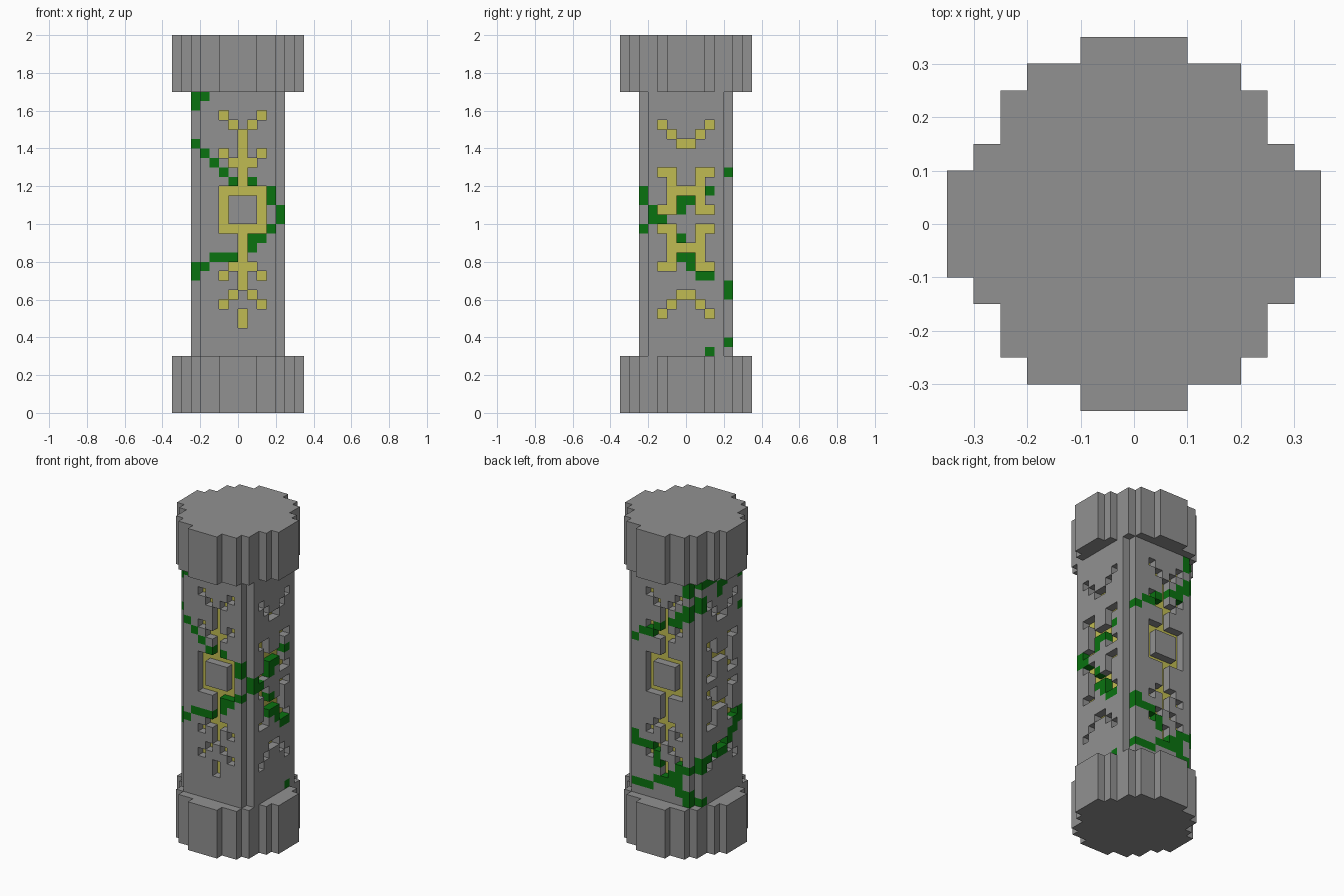
import bpy
import bmesh
import math
from mathutils import Matrix

cube = bpy.data.objects.get("Cube")
if cube:
    bpy.data.objects.remove(cube, do_unlink=True)

S = 0.05  # size of one block


def material(name, rgb):
    m = bpy.data.materials.new(name)
    m.use_nodes = True
    m.diffuse_color = (*rgb, 1)
    bsdf = m.node_tree.nodes["Principled BSDF"]
    bsdf.inputs["Base Color"].default_value = (*rgb, 1)
    bsdf.inputs["Roughness"].default_value = 0.9
    return m


STONE = material("grey stone", (0.285, 0.285, 0.285))
GOLD = material("dull gold", (0.53, 0.50, 0.085))
VINE = material("vine green", (0.003, 0.17, 0.005))


def finish(bm, name, *mats):
    mesh = bpy.data.meshes.new(name)
    bm.to_mesh(mesh)
    bm.free()
    for m in mats:
        mesh.materials.append(m)
    obj = bpy.data.objects.new(name, mesh)
    bpy.context.collection.objects.link(obj)
    return obj


# Stepped round caps: one quarter outline, mirrored twice, then extruded
quarter = [(7, 2), (6, 2), (6, 3), (5, 3), (5, 5), (4, 5), (4, 6), (2, 6), (2, 7)]
half = quarter + [(-x, y) for x, y in reversed(quarter)]
outline = half + [(x, -y) for x, y in reversed(half)]


def cap(name, z, height):
    bm = bmesh.new()
    face = bm.faces.new([bm.verts.new((x * S, y * S, z)) for x, y in outline])
    top = bmesh.ops.extrude_face_region(bm, geom=[face])["geom"]
    bmesh.ops.translate(bm, vec=(0, 0, height),
                        verts=[v for v in top if isinstance(v, bmesh.types.BMVert)])
    bmesh.ops.recalc_face_normals(bm, faces=bm.faces)
    finish(bm, name, STONE)


cap("bottom_cap", 0, 0.3)
cap("top_cap", 1.7, 0.3)

# Gold core that shows at the bottom of the carved grooves
bm = bmesh.new()
bmesh.ops.create_cube(bm, size=1, matrix=Matrix.Translation((0, 0, 1))
                      @ Matrix.Diagonal((0.4, 0.4, 1.42, 1)))
finish(bm, "gold_core", GOLD)


def rect(u0, u1, k0, k1):
    return {(u, k) for u in range(u0, u1 + 1) for k in range(k0, k1 + 1)}


# Carved emblem: square ring on a stem with branching marks
emblem = rect(-2, 2, 19, 23) - rect(-1, 1, 20, 22)
emblem |= rect(0, 0, 24, 29) | rect(0, 0, 13, 18) | rect(0, 0, 9, 10) | rect(-1, 1, 26, 26)
for u, k in [(2, 31), (1, 30), (2, 27), (1, 15), (2, 14), (1, 12), (2, 11)]:
    emblem |= {(u, k), (-u, k)}

# Carved knot: two H shapes between two chevrons
knot = rect(-2, 1, 23, 23) | rect(-2, 1, 17, 17)
for base, low, high in [(1, 21, 25), (1, 15, 19)]:
    knot |= rect(1, 1, low, high) | rect(-2, -2, low, high)
    for k in (low, high):
        knot |= {(2, k), (-3, k)}
for n in range(3):
    knot |= {(n, 28 + n), (-1 - n, 28 + n), (n, 12 - n), (-1 - n, 12 - n)}

# Vine blocks on each side, as (column, row)
front_vine = {(-4, 33), (-4, 27), (-3, 26), (-2, 25), (-1, 24), (1, 24), (3, 22), (3, 23),
              (3, 19), (1, 18), (2, 18), (1, 17), (-4, 15)} | rect(-3, -1, 16, 16)
left_vine = {(-4, 20), (-4, 21), (-3, 20), (-1, 21), (-1, 22), (0, 22), (2, 23), (-1, 18),
             (-1, 16), (0, 16), (0, 15), (1, 14), (2, 14), (2, 6)}
back_vine = {(-4, 25), (-3, 26), (-2, 26), (-1, 27), (1, 28), (2, 28), (2, 29), (3, 29),
             (3, 30), (3, 32), (3, 33), (-4, 12), (-4, 13), (-3, 12), (-2, 12), (-1, 11),
             (-1, 10), (-4, 7), (-3, 7), (-2, 7), (-1, 8), (0, 8), (1, 8), (1, 9), (2, 9),
             (2, 10), (3, 10), (2, 8), (2, 7), (3, 7), (3, 6)}
right_vine = {(-4, 33), (-3, 33), (-2, 33), (-1, 32), (-1, 31), (0, 32), (1, 33), (2, 33),
              (3, 33), (3, 32), (-4, 30), (-4, 31), (3, 28), (3, 15), (3, 14), (2, 14),
              (2, 13), (1, 13), (1, 12), (0, 11), (-1, 11), (-2, 12), (-3, 11), (-4, 10),
              (-4, 11), (-4, 6)}


def panel(name, grooves, vine, angle):
    """One carved side: a layer of blocks, one block thick, with the grooves left out."""
    cells = rect(-4, 3, 6, 33) - grooves
    bm = bmesh.new()

    def quad(corners, mat):
        f = bm.faces.new([bm.verts.new((x * S, y * S, z * S)) for x, y, z in corners])
        f.material_index = mat

    for u, k in sorted(cells):
        mat = int((u, k) in vine)
        a, b, c, d = (u, k), (u + 1, k), (u + 1, k + 1), (u, k + 1)
        quad([(p[0], -5, p[1]) for p in (a, b, c, d)], mat)
        # Walls only where the neighbouring block is missing
        for (du, dk), p, q in [((0, -1), a, b), ((1, 0), b, c), ((0, 1), c, d), ((-1, 0), d, a)]:
            if (u + du, k + dk) not in cells and 6 <= k + dk <= 33:
                quad([(p[0], -5, p[1]), (p[0], -4, p[1]),
                      (q[0], -4, q[1]), (q[0], -5, q[1])], mat)
    bmesh.ops.remove_doubles(bm, verts=bm.verts, dist=0.001)
    bmesh.ops.rotate(bm, verts=bm.verts, cent=(0, 0, 0),
                     matrix=Matrix.Rotation(math.radians(angle), 3, 'Z'))
    finish(bm, name, STONE, VINE)


panel("front_panel", emblem, front_vine, 0)
panel("left_panel", knot, left_vine, 90)
panel("back_panel", emblem, back_vine, 180)
panel("right_panel", knot, right_vine, 270)
